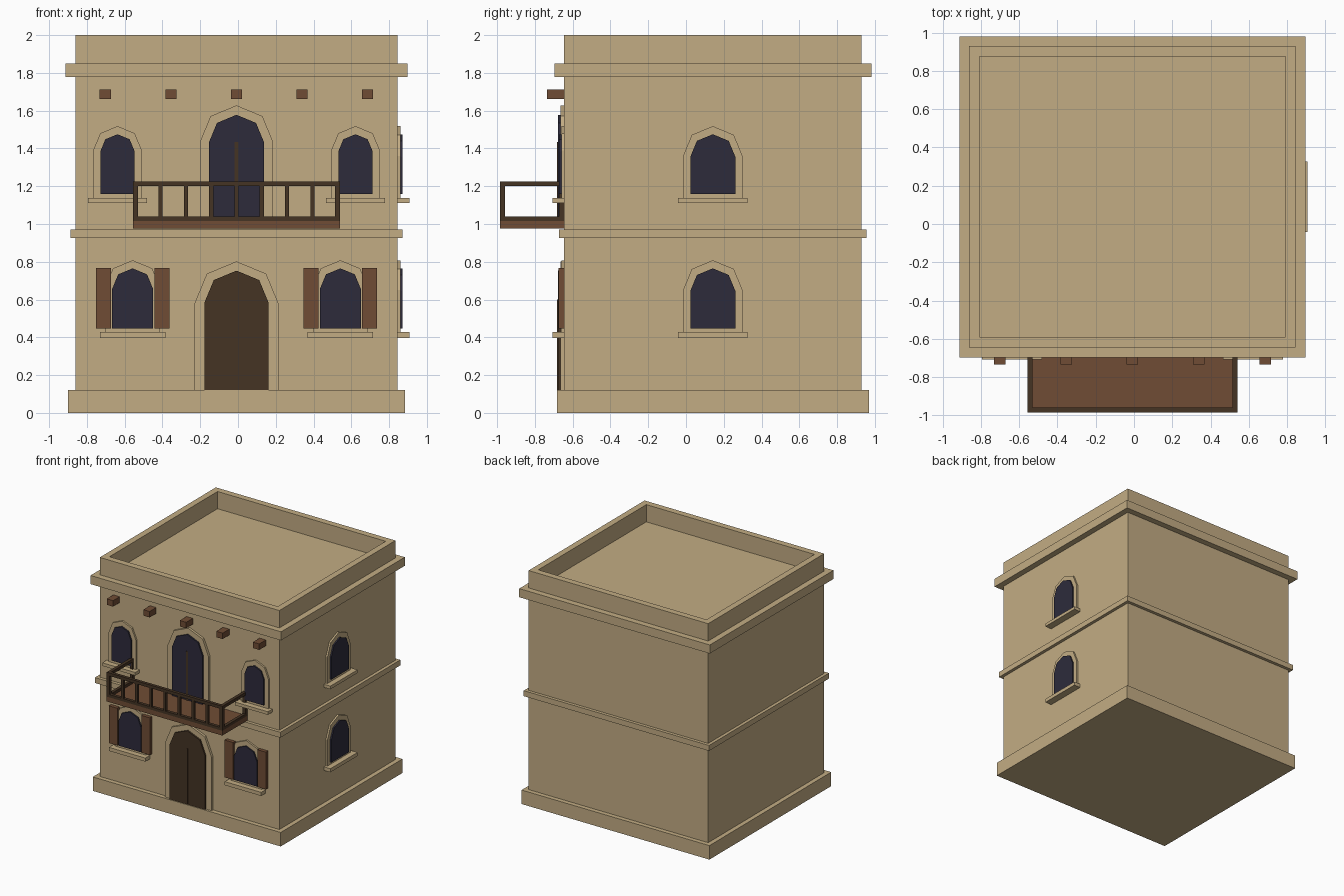
import bpy, bmesh, math
from mathutils import Matrix, Vector

if "Cube" in bpy.data.objects:
    bpy.data.objects.remove(bpy.data.objects["Cube"], do_unlink=True)


def material(name, rgb):
    m = bpy.data.materials.new(name)
    m.use_nodes = True
    m.diffuse_color = (*rgb, 1)
    m.node_tree.nodes["Principled BSDF"].inputs["Base Color"].default_value = (*rgb, 1)
    return m


PLASTER = material("sand plaster", (0.545, 0.415, 0.23))
WOOD = material("brown wood", (0.162, 0.073, 0.035))
DARK = material("dark wood", (0.058, 0.033, 0.017))
GLASS = material("dark glass", (0.026, 0.024, 0.044))

# Building centre and half sizes
CX, CY, HX, HY = -0.008, 0.142, 0.853, 0.787
FRONT = CY - HY

# Wall frames: local x runs along the wall, local y points inward, z is up
FRONT_WALL = Matrix.Translation((CX, FRONT, 0))
SIDE_WALL = Matrix.Translation((CX + HX, CY, 0)) @ Matrix.Rotation(math.pi / 2, 4, 'Z')


def finish(name, bm, mat):
    bmesh.ops.recalc_face_normals(bm, faces=bm.faces)
    me = bpy.data.meshes.new(name)
    bm.to_mesh(me)
    bm.free()
    me.materials.append(mat)
    ob = bpy.data.objects.new(name, me)
    bpy.context.collection.objects.link(ob)
    return ob


def box_mesh(x, y, z, wall=Matrix.Identity(4)):
    bm = bmesh.new()
    size = (x[1] - x[0], y[1] - y[0], z[1] - z[0])
    mid = Vector(((x[0] + x[1]) / 2, (y[0] + y[1]) / 2, (z[0] + z[1]) / 2))
    bmesh.ops.create_cube(bm, matrix=wall @ Matrix.Translation(mid) @ Matrix.Diagonal((*size, 1)))
    return bm


def box(name, x, y, z, mat, wall=FRONT_WALL):
    return finish(name, box_mesh(x, y, z, wall), mat)


def slab(grow, z0, z1):
    """Block with the building's footprint, widened by grow."""
    return box_mesh((CX - HX - grow, CX + HX + grow), (CY - HY - grow, CY + HY + grow), (z0, z1))


def arch(name, wall, u, half, z0, apex, out, mat):
    """Round-headed plate with a four-segment arch."""
    bm = bmesh.new()
    spring = apex - half
    pts = [(u - half, z0), (u + half, z0)]
    pts += [(u + half * math.cos(a), spring + half * math.sin(a))
            for a in (math.pi * i / 4 for i in range(5))]
    face = bm.faces.new([bm.verts.new((x, 0.01, z)) for x, z in pts])
    ext = bmesh.ops.extrude_face_region(bm, geom=[face])
    verts = [g for g in ext["geom"] if isinstance(g, bmesh.types.BMVert)]
    bmesh.ops.translate(bm, verts=verts, vec=(0, -out - 0.01, 0))
    bm.transform(wall)
    return finish(name, bm, mat)


def window(name, wall, u, half, z0, apex, sill_z):
    arch(name + "_frame", wall, u, half + 0.038, sill_z[1], apex + 0.043, 0.015, PLASTER)
    arch(name + "_glass", wall, u, half, z0, apex, 0.027, GLASS)
    box(name + "_sill", (u - half - 0.065, u + half + 0.065), (-0.062, 0.01), sill_z, PLASTER, wall)


# Walls with a sunken roof behind the parapet
bm = slab(0, 0.06, 2.0)
top = max(bm.faces, key=lambda f: f.calc_center_median().z)
bmesh.ops.inset_region(bm, faces=[top], thickness=0.077)
ext = bmesh.ops.extrude_face_region(bm, geom=[top])
bmesh.ops.translate(bm, verts=[g for g in ext["geom"] if isinstance(g, bmesh.types.BMVert)],
                    vec=(0, 0, -0.148))
bmesh.ops.delete(bm, geom=[f for f in bm.faces if f == top], context='FACES_ONLY')
finish("walls", bm, PLASTER)

# Plinth, floor band and cornice
finish("plinth", slab(0.039, 0, 0.12), PLASTER)
finish("floor_band", slab(0.027, 0.925, 0.972), PLASTER)
finish("cornice", slab(0.052, 1.777, 1.851), PLASTER)

# Windows
LOW, HIGH = (0.447, 0.765, (0.397, 0.428)), (1.16, 1.475, (1.11, 1.137))
for side, label in ((-1, "right"), (1, "left")):
    window(f"lower_{label}_window", FRONT_WALL, side * 0.55, 0.108, *LOW)
    window(f"upper_{label}_window", FRONT_WALL, side * 0.63, 0.091, *HIGH)
    for s, part in ((-1, "a"), (1, "b")):
        a, b = sorted((side * 0.55 + s * 0.115, side * 0.55 + s * 0.195))
        box(f"{label}_shutter_{part}", (a, b), (-0.031, 0.01), (0.447, 0.767), WOOD)
window("lower_side_window", SIDE_WALL, 0, 0.119, *LOW)
window("upper_side_window", SIDE_WALL, 0, 0.119, *HIGH)

# Front door
arch("door_frame", FRONT_WALL, 0, 0.222, 0.1, 0.802, 0.02, PLASTER)
arch("door", FRONT_WALL, 0, 0.17, 0.12, 0.753, 0.033, DARK)
box("door_seam", (-0.006, 0.006), (-0.037, 0), (0.118, 0.6), DARK)

# Balcony door
arch("balcony_door_frame", FRONT_WALL, 0, 0.194, 0.98, 1.628, 0.02, PLASTER)
arch("balcony_door_glass", FRONT_WALL, 0, 0.146, 1.0, 1.578, 0.033, GLASS)
box("balcony_door_mullion", (-0.01, 0.01), (-0.038, 0), (1.0, 1.435), DARK)

# Balcony deck, rails and posts
W, D, T = 0.549, 0.34, 0.027
box("balcony_deck", (-W, W), (-D, 0.01), (0.975, 1.016), WOOD)
for label, z in (("bottom", (1.016, 1.04)), ("top", (1.2, 1.226))):
    box(f"balcony_{label}_front_rail", (-W, W), (-D, -D + T), z, DARK)
    for s, side in ((-1, "right"), (1, "left")):
        x = sorted((s * W, s * (W - T)))
        box(f"balcony_{label}_{side}_rail", x, (-D + T, 0.005), z, DARK)
for i in range(9):
    half = T / 2 if i in (0, 8) else 0.011
    x = (i - 4) * (W - T / 2) / 4
    box(f"balcony_post_{i + 1}", (x - half, x + half), (-D, -D + 2 * half), (1.04, 1.2), DARK)
for s, side in ((-1, "right"), (1, "left")):
    x = sorted((s * W, s * (W - T)))
    box(f"balcony_{side}_wall_post", x, (-T, 0.005), (1.04, 1.2), DARK)

# Projecting roof beams
for i in range(5):
    x = (i - 2) * 0.347
    box(f"roof_beam_{i + 1}", (x - 0.03, x + 0.03), (-0.09, 0.01), (1.662, 1.713), WOOD)
